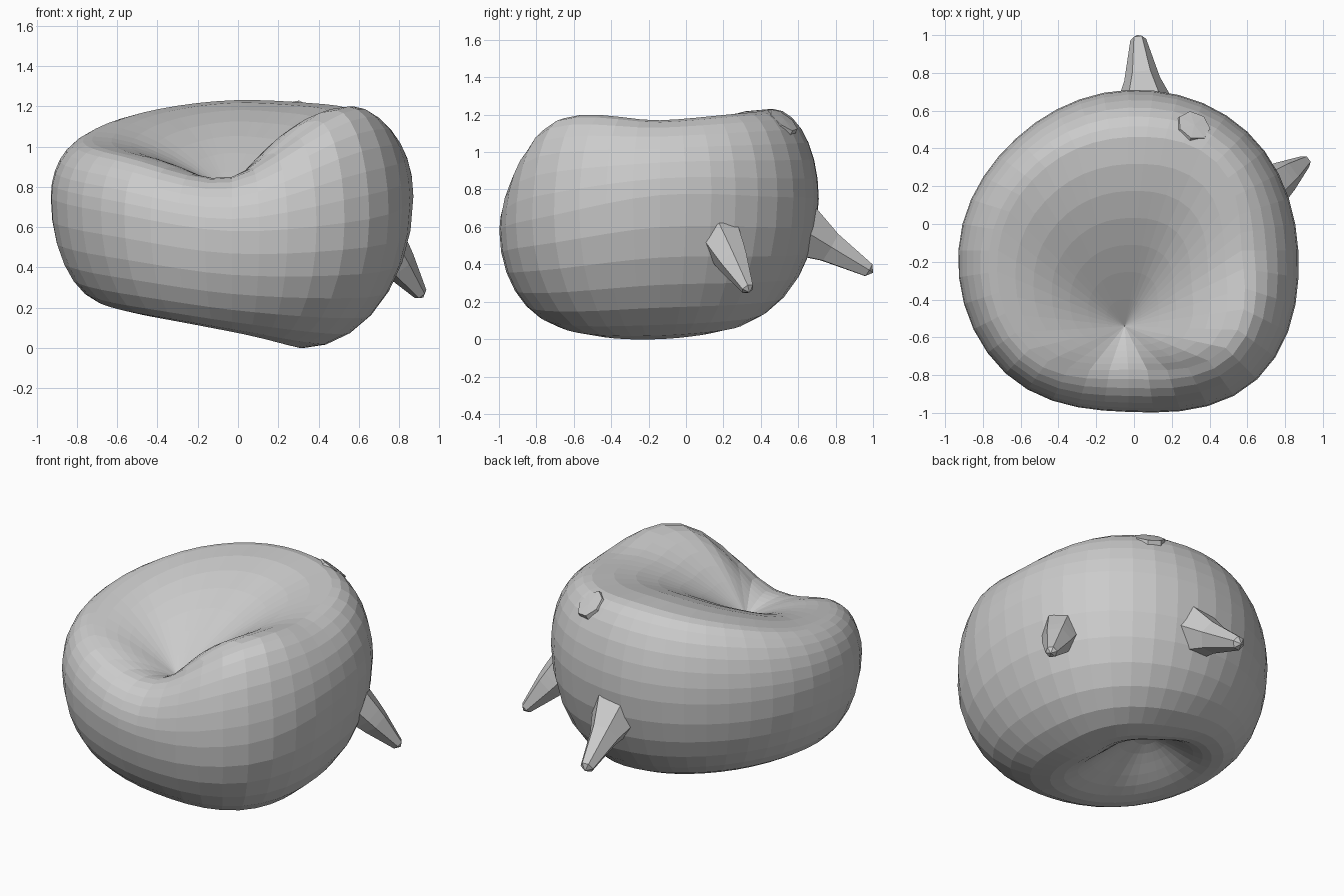
import bpy, bmesh, math
from mathutils import Vector

if "Cube" in bpy.data.objects:
    bpy.data.objects.remove(bpy.data.objects["Cube"])

CX, CY = -0.03, -0.14          # axis of the cushion-like body
TOP = Vector((-0.05, -0.54, 0.78))     # deepest point of the top hollow
BOT = Vector((-0.22, -0.14, 0.32))     # deepest point of the bottom hollow

# Every 45 degrees from +x: top rim r,z / widest r,z / bottom rim r,z
SECTIONS = [
    (0.60, 1.17, 0.90, 0.77, 0.34, 0.00),
    (0.66, 1.21, 0.89, 0.76, 0.38, 0.03),
    (0.60, 1.23, 0.85, 0.75, 0.37, 0.09),
    (0.62, 1.17, 0.84, 0.75, 0.48, 0.17),
    (0.69, 1.05, 0.90, 0.75, 0.60, 0.22),
    (0.74, 0.96, 0.92, 0.68, 0.60, 0.16),
    (0.63, 0.85, 0.855, 0.58, 0.50, 0.08),
    (0.73, 1.18, 0.965, 0.64, 0.42, 0.01),
]


def section(a):
    """Smooth periodic blend of the sections at angle a."""
    f = a / (2 * math.pi) * 8
    i, t = int(f), f - int(f)
    p = [SECTIONS[(i + k) % 8] for k in (-1, 0, 1, 2)]
    return [b + 0.5 * t * (c - s + t * (2*s - 5*b + 4*c - d + t * (3*(b - c) + d - s)))
            for s, b, c, d in zip(*p)]


def finish(bm, name):
    bmesh.ops.recalc_face_normals(bm, faces=bm.faces)
    mesh = bpy.data.meshes.new(name)
    bm.to_mesh(mesh)
    bm.free()
    ob = bpy.data.objects.new(name, mesh)
    bpy.context.collection.objects.link(ob)
    return ob


def skin(bm, rings):
    for r0, r1 in zip(rings, rings[1:]):
        n = len(r0)
        for j in range(n):
            bm.faces.new((r0[j], r0[(j + 1) % n], r1[(j + 1) % n], r1[j]))


def fan(bm, ring, tip):
    v = bm.verts.new(tip)
    for j in range(len(ring)):
        bm.faces.new((ring[j], ring[(j + 1) % len(ring)], v))


# Body: hollow on top and underneath, rounded quarter-ellipse sides
SEG, HOLLOW, ARC = 40, 7, 7
bm = bmesh.new()
columns = []
for k in range(SEG):
    a = 2 * math.pi * k / SEG
    tr, tz, er, ez, br, bz = section(a)

    def at(r, z):
        return Vector((CX + r * math.cos(a), CY + r * math.sin(a), z))

    def dish(centre, rim, s, bowl):
        """bowl 0 gives an S-curve wall, bowl 1 a wall that is convex throughout."""
        p = centre.lerp(rim, s)
        h = (1 - bowl) * s * s * (3 - 2 * s) + bowl * s * (2 - s)
        p.z = centre.z + (rim.z - centre.z) * h
        return p

    col = [dish(TOP, at(tr, tz), i / HOLLOW, 0.75) for i in range(1, HOLLOW)]
    for i in range(ARC):
        q = math.pi / 2 * i / ARC
        col.append(at(tr + (er - tr) * math.sin(q), ez + (tz - ez) * math.cos(q)))
    for i in range(ARC + 1):
        q = math.pi / 2 * i / ARC
        col.append(at(br + (er - br) * math.cos(q), ez + (bz - ez) * math.sin(q)))
    col += [dish(BOT, at(br, bz), i / HOLLOW, 0) for i in range(HOLLOW - 1, 0, -1)]
    columns.append([bm.verts.new(p) for p in col])
rings = list(zip(*columns))
skin(bm, rings)
fan(bm, rings[0], TOP)
fan(bm, rings[-1], BOT)
finish(bm, "body")


def spike(name, base, tip, profile, sides=6):
    """Blunt faceted thorn; profile holds (fraction along axis, radius)."""
    base, tip = Vector(base), Vector(tip)
    rot = (tip - base).to_track_quat('Z', 'Y')
    bm = bmesh.new()
    rings = []
    for f, r in profile:
        rings.append([bm.verts.new(base.lerp(tip, f) + rot @ Vector((
            r * math.cos(2 * math.pi * j / sides), r * math.sin(2 * math.pi * j / sides), 0)))
            for j in range(sides)])
    skin(bm, rings)
    fan(bm, rings[0], base)
    fan(bm, rings[-1], tip)
    return finish(bm, name)


# Thorns at the back and right, and a worn flat stub sunk in the rim
spike("back_spike", (0.06, 0.60, 0.59), (0.02, 1.00, 0.355),
      [(0.0, 0.17), (0.28, 0.12), (0.42, 0.095), (0.94, 0.042)])
spike("right_spike", (0.70, 0.18, 0.55), (0.92, 0.34, 0.25),
      [(0.0, 0.12), (0.3, 0.10), (0.45, 0.088), (0.94, 0.035)])
spike("rim_stub", (0.27, 0.44, 1.06), (0.32, 0.525, 1.175), [(0.0, 0.12), (0.97, 0.09)], 7)
